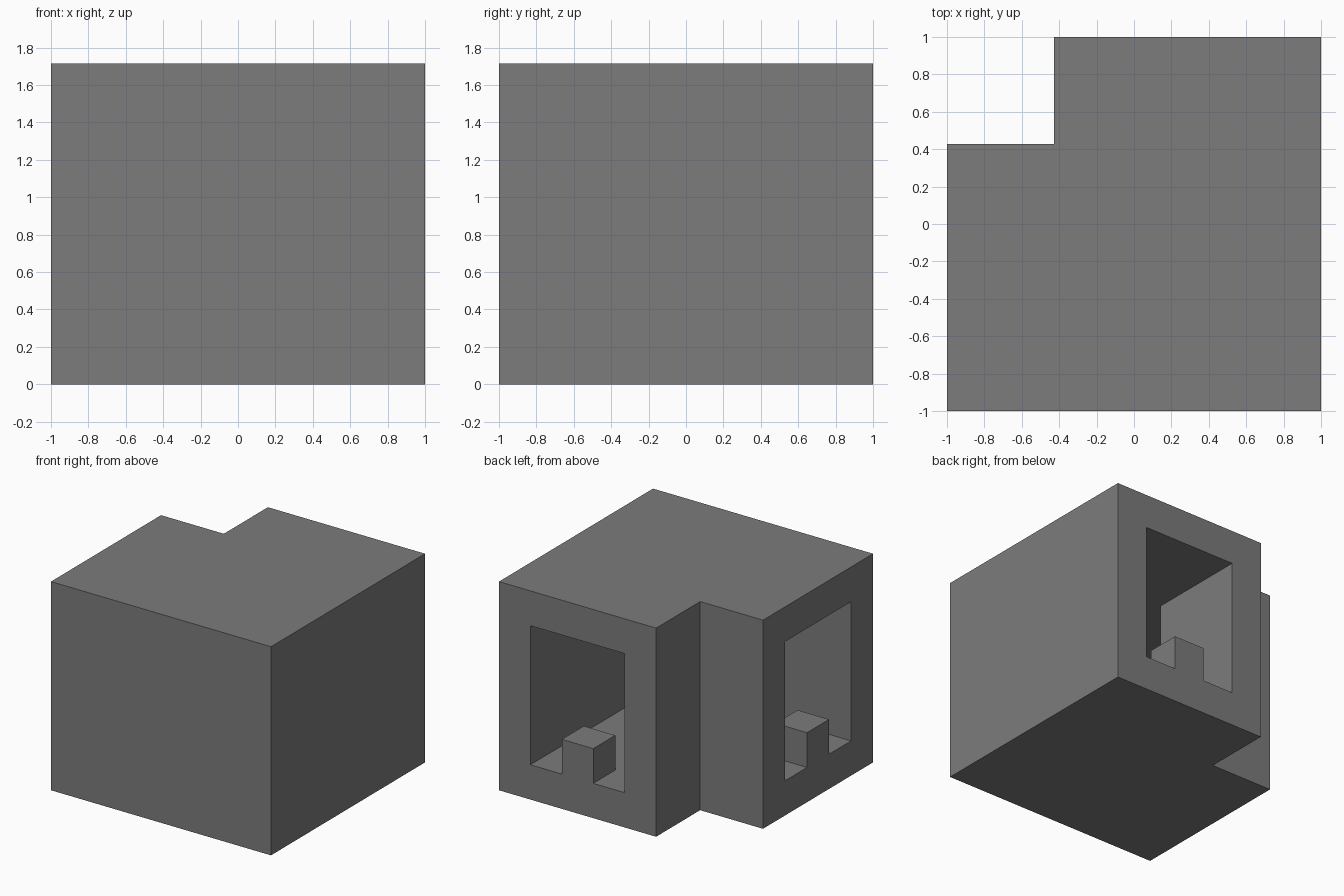
import bpy
import bmesh
from mathutils import Matrix, Vector

cube = bpy.data.objects.get("Cube")
if cube:
    bpy.data.objects.remove(cube, do_unlink=True)

UNIT = 2 / 7  # the model sits on a seven by seven grid

grey = bpy.data.materials.new("mid grey")
grey.use_nodes = True
colour = (0.2, 0.2, 0.2, 1)
grey.diffuse_color = colour
grey.node_tree.nodes["Principled BSDF"].inputs["Base Color"].default_value = colour


def prism(name, outline, bottom, top):
    """Extrude a plan outline, given in grid units, between two heights."""
    bm = bmesh.new()
    face = bm.faces.new([bm.verts.new((x, y, bottom)) for x, y in outline])
    side = bmesh.ops.extrude_face_region(bm, geom=[face])["geom"]
    bmesh.ops.translate(bm, vec=Vector((0, 0, top - bottom)),
                        verts=[v for v in side if isinstance(v, bmesh.types.BMVert)])
    bmesh.ops.recalc_face_normals(bm, faces=bm.faces)
    bm.transform(Matrix.Translation((-1, -1, 0)) @ Matrix.Scale(UNIT, 4))
    mesh = bpy.data.meshes.new(name)
    bm.to_mesh(mesh)
    bm.free()
    mesh.materials.append(grey)
    obj = bpy.data.objects.new(name, mesh)
    bpy.context.collection.objects.link(obj)
    return obj


def rectangle(x0, x1, y0, y1):
    return [(x0, y0), (x1, y0), (x1, y1), (x0, y1)]


def cut(target, cutter):
    """Subtract the cutter from the target, then discard the cutter."""
    cutter.hide_render = True
    mod = target.modifiers.new("cut", 'BOOLEAN')
    mod.operation = 'DIFFERENCE'
    mod.solver = 'EXACT'
    mod.object = cutter
    bpy.context.view_layer.objects.active = target
    bpy.ops.object.modifier_apply(modifier=mod.name)
    bpy.data.objects.remove(cutter, do_unlink=True)


# L-shaped block
body = prism("corner_block", [(0, 0), (7, 0), (7, 7), (2, 7), (2, 5), (0, 5)], 0, 6)

# L-shaped tunnel, open at the back and at the -x side
tunnel = prism("tunnel_cutter",
               [(-1, 1), (6, 1), (6, 8), (3, 8), (3, 4), (-1, 4)], 1, 5)

# A small sill post is left standing in each opening
cut(tunnel, prism("back_post", rectangle(4, 5, 6, 9), 0, 2))
cut(tunnel, prism("side_post", rectangle(-2, 1, 2, 3), 0, 2))

cut(body, tunnel)
